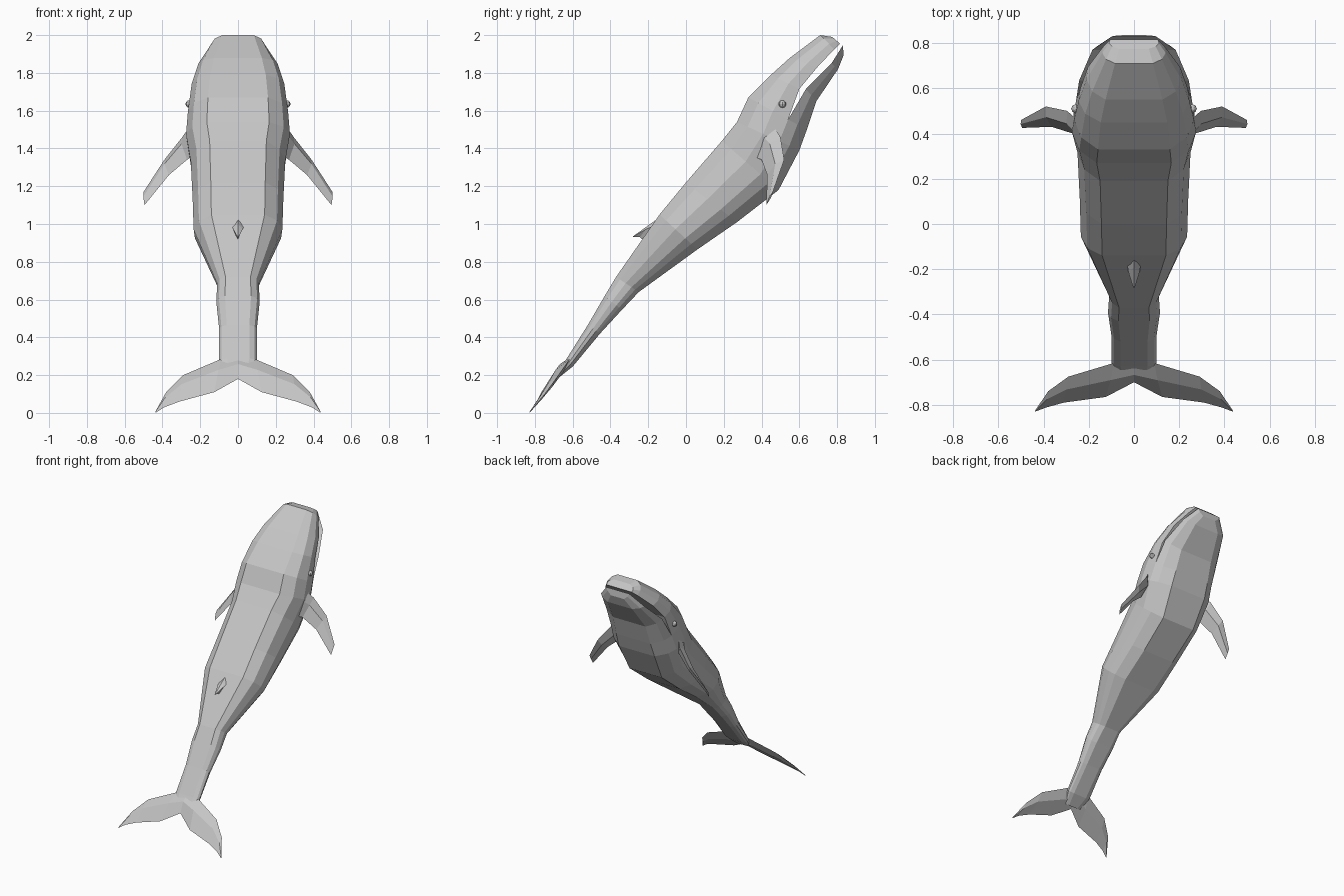
import bpy, bmesh
from mathutils import Vector

skin = bpy.data.materials.new("whale grey")
skin.diffuse_color = (0.56, 0.56, 0.56, 1)


def loft(name, rings, cap_start=True, cap_end=True, mirror=False):
    """Bridge rings of points into a flat shaded object."""
    bm = bmesh.new()
    loops = [[bm.verts.new(p) for p in r] for r in rings]
    n = len(loops[0])
    for a, b in zip(loops, loops[1:]):
        for i in range(n):
            j = (i + 1) % n
            bm.faces.new((a[i], a[j], b[j], b[i]))
    if cap_start:
        bm.faces.new(loops[0])
    if cap_end:
        bm.faces.new(loops[-1])
    bmesh.ops.remove_doubles(bm, verts=bm.verts, dist=0.0005)
    bmesh.ops.recalc_face_normals(bm, faces=bm.faces)
    me = bpy.data.meshes.new(name)
    bm.to_mesh(me)
    bm.free()
    me.materials.append(skin)
    ob = bpy.data.objects.new(name, me)
    bpy.context.collection.objects.link(ob)
    if mirror:
        ob.modifiers.new("Mirror", 'MIRROR')
    return ob


def section(st, prof):
    """Symmetric ring from back point to belly point with half width w."""
    y0, z0, y1, z1, w = st
    half = [(u * w, y0 + (y1 - y0) * t, z0 + (z1 - z0) * t) for u, t in prof]
    return half + [(-x, y, z) for x, y, z in reversed(half)]


def blade(name, stations, normal, mirror=True):
    """Diamond section fin: each station is leading edge, trailing edge, thickness."""
    n = Vector(normal).normalized()
    rings = []
    for lead, trail, t in stations:
        a, b = Vector(lead), Vector(trail)
        m = a.lerp(b, 0.4)
        rings.append([a, m + n * t, b, m - n * t])
    return loft(name, rings, mirror=mirror)


# Body: back y, z, belly y, z, half width
body = [
    (-0.69, 0.20, -0.675, 0.185, 0.07),
    (-0.63, 0.29, -0.60, 0.245, 0.10),
    (-0.52, 0.465, -0.455, 0.42, 0.10),
    (-0.43, 0.62, -0.34, 0.545, 0.115),
    (-0.37, 0.72, -0.25, 0.64, 0.11),
    (-0.14, 1.05, 0.06, 0.865, 0.235),
    (0.00, 1.22, 0.27, 1.01, 0.24),
    (0.19, 1.44, 0.49, 1.18, 0.25),
    (0.27, 1.54, 0.60, 1.39, 0.275),
    (0.33, 1.67, 0.64, 1.50, 0.265),
]
body_prof = [(0.6, 0), (0.88, 0.17), (1, 0.42), (0.97, 0.68), (0.85, 0.84), (0.55, 1)]
loft("body", [section(s, body_prof) for s in body], cap_end=False)

# Upper jaw, its first ring meeting the body
upper = [
    (0.33, 1.67, 0.541, 1.554, 0.265),
    (0.45, 1.79, 0.60, 1.715, 0.245),
    (0.55, 1.88, 0.695, 1.83, 0.21),
    (0.71, 2.00, 0.785, 1.925, 0.14),
    (0.775, 1.99, 0.815, 1.955, 0.11),
]
loft("upper_jaw", [section(s, [(0.6, 0), (0.88, 0.25), (1, 0.62), (0.97, 1)])
                   for s in upper], cap_start=False)

# Lower jaw, separated by the mouth gap
lower = [
    (0.541, 1.554, 0.64, 1.50, 0.265),
    (0.635, 1.715, 0.69, 1.65, 0.25),
    (0.77, 1.85, 0.805, 1.82, 0.19),
    (0.83, 1.945, 0.835, 1.895, 0.10),
]
loft("lower_jaw", [section(s, [(0.97, 0), (0.85, 0.5), (0.55, 1)])
                   for s in lower], cap_start=False)

# Flippers
blade("flippers", [
    ((0.22, 0.43, 1.57), (0.22, 0.33, 1.37), 0.025),
    ((0.295, 0.50, 1.46), (0.27, 0.40, 1.34), 0.025),
    ((0.39, 0.52, 1.34), (0.365, 0.43, 1.26), 0.018),
    ((0.50, 0.46, 1.17), (0.495, 0.425, 1.10), 0.006),
], (0.55, -0.65, 0.5))

# Tail flukes
blade("tail_flukes", [
    ((0, -0.62, 0.29), (0, -0.70, 0.18), 0.02),
    ((0.09, -0.615, 0.285), (0.125, -0.765, 0.11), 0.02),
    ((0.29, -0.675, 0.20), (0.31, -0.79, 0.06), 0.014),
    ((0.38, -0.74, 0.11), (0.39, -0.812, 0.03), 0.008),
    ((0.437, -0.825, 0.008), (0.437, -0.83, 0.0), 0.002),
], (0, -0.78, 0.62))

# Dorsal fin
blade("dorsal_fin", [
    ((0, -0.12, 1.05), (0, -0.22, 0.91), 0.033),
    ((0, -0.19, 1.00), (0, -0.245, 0.93), 0.025),
    ((0, -0.28, 0.935), (0, -0.28, 0.93), 0.004),
], (1, 0, 0), mirror=False)

# Eyes
for side, label in ((1, "right"), (-1, "left")):
    bpy.ops.mesh.primitive_uv_sphere_add(segments=8, ring_count=6, radius=0.02,
                                         location=(side * 0.258, 0.51, 1.635))
    eye = bpy.context.object
    eye.name = label + "_eye"
    eye.data.materials.append(skin)
